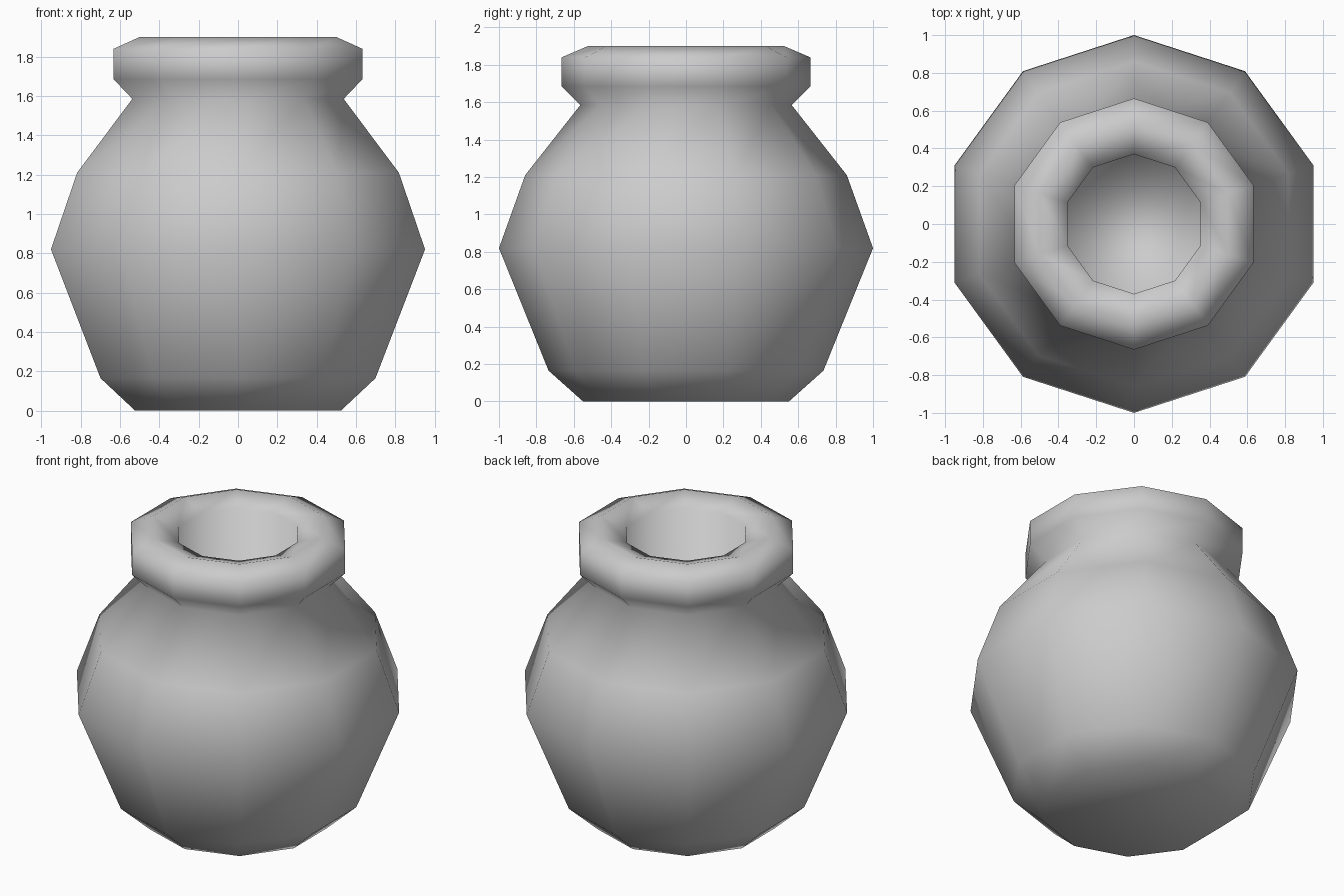
import bpy, bmesh, math

if "Cube" in bpy.data.objects:
    bpy.data.objects.remove(bpy.data.objects["Cube"])

SIDES = 10

# Radius and height: outer wall, rolled rim, then the hollow inside
PROFILE = [
    (0.55, 0.0), (0.735, 0.165), (1.0, 0.82), (0.86, 1.21),
    (0.565, 1.585), (0.665, 1.685), (0.665, 1.84),
    (0.525, 1.9), (0.37, 1.85), (0.37, 0.8),
]


def lathe(name, profile, sides):
    bm = bmesh.new()
    rings = []
    for r, z in profile:
        angles = [math.pi / 2 + math.tau * i / sides for i in range(sides)]
        rings.append([bm.verts.new((r * math.cos(a), r * math.sin(a), z)) for a in angles])
    for low, high in zip(rings, rings[1:]):
        for i in range(sides):
            j = (i + 1) % sides
            bm.faces.new((low[i], low[j], high[j], high[i]))
    # Underside and inner floor
    bm.faces.new(list(reversed(rings[0])))
    bm.faces.new(rings[-1])
    bmesh.ops.recalc_face_normals(bm, faces=bm.faces[:])
    for f in bm.faces:
        f.smooth = True
    mesh = bpy.data.meshes.new(name)
    bm.to_mesh(mesh)
    bm.free()
    obj = bpy.data.objects.new(name, mesh)
    bpy.context.collection.objects.link(obj)
    return obj


# Pot with flared rim
lathe("pot", PROFILE, SIDES)
